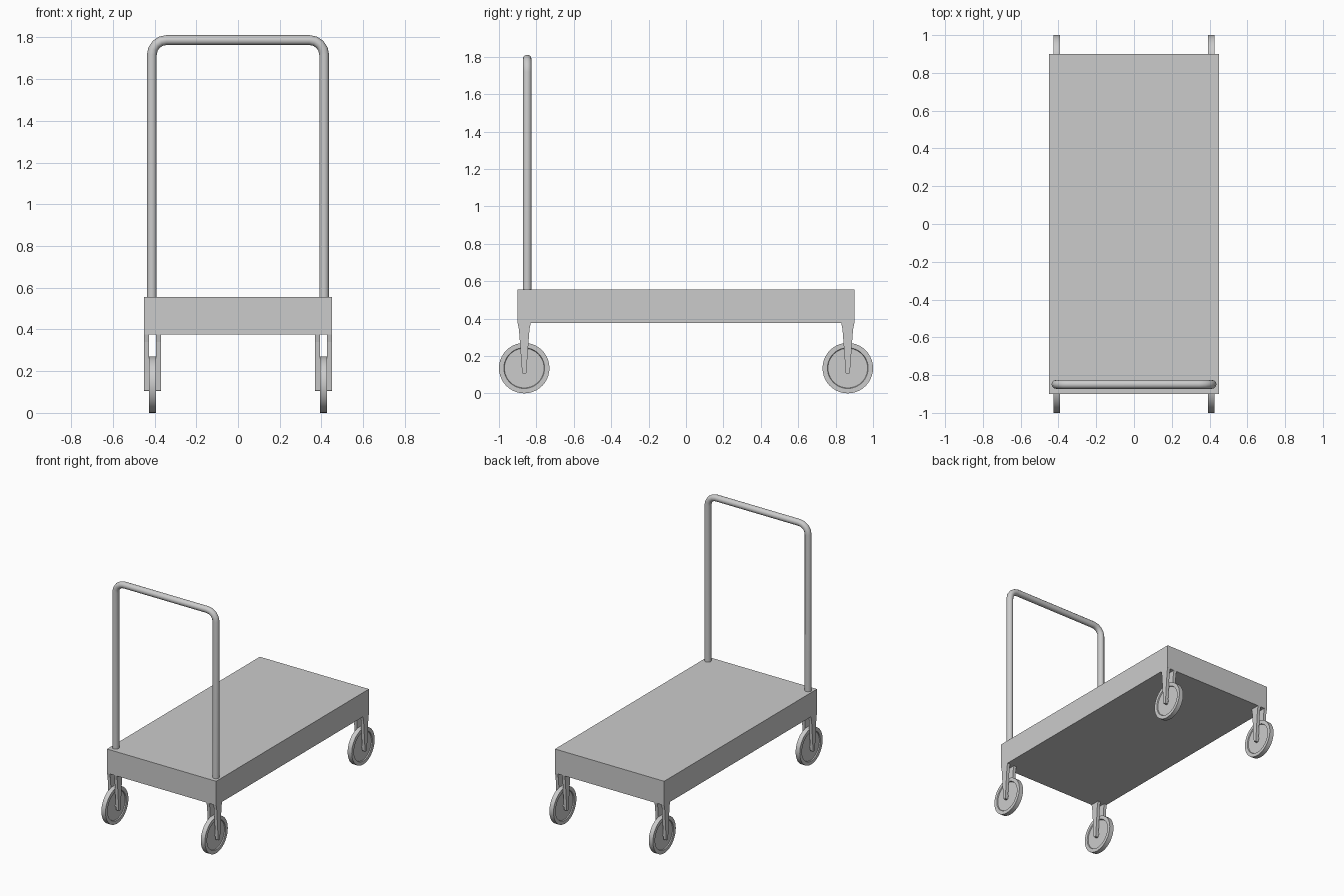
import bpy, bmesh, math

if "Cube" in bpy.data.objects:
    bpy.data.objects.remove(bpy.data.objects["Cube"])

AXLE_X, AXLE_Y, WHEEL_R = 0.41, 0.865, 0.135


def mesh_object(name, verts, faces, smooth=False):
    me = bpy.data.meshes.new(name)
    me.from_pydata(verts, [], faces)
    bm = bmesh.new()
    bm.from_mesh(me)
    bmesh.ops.recalc_face_normals(bm, faces=bm.faces)
    bm.to_mesh(me)
    bm.free()
    ob = bpy.data.objects.new(name, me)
    bpy.context.collection.objects.link(ob)
    if smooth:
        smooth_object(ob)
    return ob


def smooth_object(ob):
    bpy.ops.object.select_all(action='DESELECT')
    ob.select_set(True)
    bpy.context.view_layer.objects.active = ob
    bpy.ops.object.shade_smooth_by_angle(angle=math.radians(35))


def extrude_x(name, profile, x0, x1):
    """Prism from a (y, z) profile."""
    n = len(profile)
    verts = [(x, y, z) for x in (x0, x1) for y, z in profile]
    faces = [list(range(n)), list(range(n, 2 * n))]
    faces += [[i, (i + 1) % n, n + (i + 1) % n, n + i] for i in range(n)]
    return mesh_object(name, verts, faces)


def lathe_x(name, profile, centre, n=40):
    """Solid turned about the x axis from (x, radius) points."""
    cx, cy, cz = centre
    verts, faces = [], []
    for x, r in profile:
        for k in range(n):
            a = 2 * math.pi * k / n
            verts.append((cx + x, cy + r * math.cos(a), cz + r * math.sin(a)))
    for j in range(len(profile) - 1):
        for k in range(n):
            k2 = (k + 1) % n
            faces.append([j * n + k, j * n + k2, (j + 1) * n + k2, (j + 1) * n + k])
    faces += [list(range(n)), list(range((len(profile) - 1) * n, len(profile) * n))]
    return mesh_object(name, verts, faces, smooth=True)


# Deck
extrude_x("deck", [(-0.9, 0.375), (0.9, 0.375), (0.9, 0.555), (-0.9, 0.555)], -0.45, 0.45)

# Wheels with recessed sides and an axle, each held by two tapered fork plates
wheel_half = [(0.017, 0.011), (0.010, 0.011), (0.010, 0.106), (0.017, 0.109), (0.017, WHEEL_R)]
wheel_profile = [(-x, r) for x, r in wheel_half] + wheel_half[::-1]
fork_half = [(-0.035, 0.376), (-0.028, 0.34), (-0.011, 0.11), (-0.007, 0.104)]

for sx, side in ((-1, "left"), (1, "right")):
    for sy, end in ((-1, "front"), (1, "back")):
        x, y = sx * AXLE_X, sy * AXLE_Y
        lathe_x(f"wheel_{end}_{side}", wheel_profile, (x, y, WHEEL_R))
        fork = [(y + dy, z) for dy, z in fork_half]
        fork += [(y - dy, z) for dy, z in fork_half[::-1]]
        extrude_x(f"fork_outer_{end}_{side}", fork, x + sx * 0.017, x + sx * 0.04)
        extrude_x(f"fork_inner_{end}_{side}", fork, x - sx * 0.04, x - sx * 0.017)

# Push handle: one bent tube
hx, top, bend = 0.413, 1.787, 0.07
right = [(hx, 0.545)]
for k in range(5):
    a = math.radians(90 * k / 4)
    right.append((hx - bend + bend * math.cos(a), top - bend + bend * math.sin(a)))
path = [(-x, z) for x, z in right] + right[::-1]
cu = bpy.data.curves.new("handle", 'CURVE')
cu.dimensions = '3D'
cu.bevel_depth = 0.0235
cu.bevel_resolution = 4
cu.use_fill_caps = True
sp = cu.splines.new('POLY')
sp.points.add(len(path) - 1)
for p, (x, z) in zip(sp.points, path):
    p.co = (x, -0.849, z, 1)
handle = bpy.data.objects.new("handle", cu)
bpy.context.collection.objects.link(handle)
bpy.ops.object.select_all(action='DESELECT')
handle.select_set(True)
bpy.context.view_layer.objects.active = handle
bpy.ops.object.convert(target='MESH')
smooth_object(bpy.context.view_layer.objects.active)
